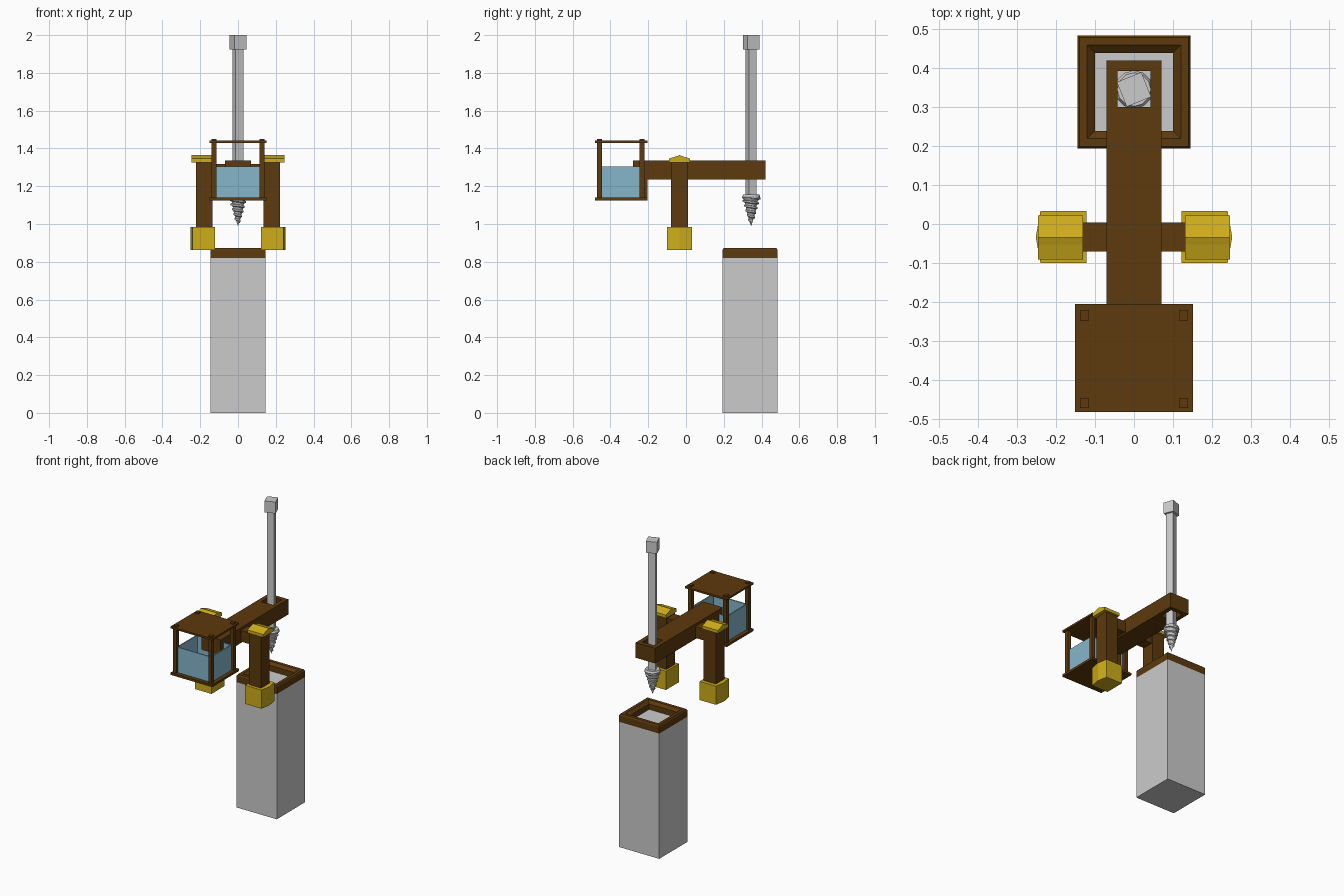
import bpy, bmesh, math
from mathutils import Matrix

if "Cube" in bpy.data.objects:
    bpy.data.objects.remove(bpy.data.objects["Cube"])


def material(name, rgba):
    m = bpy.data.materials.new(name)
    m.diffuse_color = rgba
    m.use_nodes = True
    m.node_tree.nodes["Principled BSDF"].inputs["Base Color"].default_value = m.diffuse_color
    return m


WOOD = material("wood", (0.11, 0.042, 0.004, 1))
GOLD = material("gold", (0.62, 0.42, 0.01, 1))
GLASS = material("glass", (0.24, 0.47, 0.6, 1))
GREY = None


def finish(name, bm, mat):
    bmesh.ops.recalc_face_normals(bm, faces=bm.faces)
    me = bpy.data.meshes.new(name)
    bm.to_mesh(me)
    bm.free()
    ob = bpy.data.objects.new(name, me)
    bpy.context.collection.objects.link(ob)
    if mat:
        me.materials.append(mat)
    return ob


def box(name, x, y, z, mat=None, turn=0):
    """Box from (min, max) ranges, optionally turned about its vertical axis."""
    bm = bmesh.new()
    bmesh.ops.create_cube(bm, size=1)
    size = [b - a for a, b in (x, y, z)]
    mid = [(a + b) / 2 for a, b in (x, y, z)]
    bmesh.ops.transform(bm, verts=bm.verts, matrix=Matrix.Translation(mid)
                        @ Matrix.Rotation(turn, 4, 'Z') @ Matrix.Diagonal((*size, 1)))
    return finish(name, bm, mat)


def prism(name, points, offset, mat):
    bm = bmesh.new()
    f = bm.faces.new([bm.verts.new(p) for p in points])
    r = bmesh.ops.extrude_face_region(bm, geom=[f])
    verts = [v for v in r["geom"] if isinstance(v, bmesh.types.BMVert)]
    bmesh.ops.translate(bm, verts=verts, vec=offset)
    if not f.is_valid or len(bm.faces) < len(points) + 2:
        bm.faces.new([v for v in bm.verts if v not in verts])
    return finish(name, bm, mat)


def skin(bm, rows, wrap_rows=False):
    """Quads between successive closed rows of vertices."""
    n = len(rows[0])
    for a, b in zip(rows, rows[1:] + (rows[:1] if wrap_rows else [])):
        for i in range(n):
            j = (i + 1) % n
            bm.faces.new((a[i], a[j], b[j], b[i]))


def mirror(ob):
    ob.modifiers.new("mirror", 'MIRROR').use_axis = (True, False, False)


# Stone shaft with a wooden rim around its mouth
WY = 0.339
box("stone_column", (-.145, .145), (WY - .145, WY + .145), (0, .82), GREY)
bm = bmesh.new()
rim = [(.145, .82), (.145, .864), (.14, .872), (.12, .872), (.1, .855), (.1, .82)]
skin(bm, [[bm.verts.new((sx * r, WY + sy * r, z))
           for sx, sy in ((-1, -1), (1, -1), (1, 1), (-1, 1))] for r, z in rim], True)
finish("column_rim", bm, WOOD)

# Long beam with a square hole for the drill
beam = box("main_beam", (-.07, .07), (-.28, .42), (1.235, 1.335), WOOD)
cutter = box("beam_hole_cutter", (-.042, .042), (.3, .392), (1.1, 1.5))
cutter.hide_render = True
cutter.hide_viewport = False
cutter.display_type = 'WIRE'
cut = beam.modifiers.new("hole", 'BOOLEAN')
cut.operation = 'DIFFERENCE'
cut.solver = 'EXACT'
cut.object = cutter
bpy.context.view_layer.objects.active = beam
bpy.ops.object.modifier_apply(modifier="hole")
bpy.data.objects.remove(cutter)

# Cross bar, legs, feet and roof-shaped caps
box("cross_bar", (-.14, .14), (-.07, .004), (1.245, 1.318), WOOD)
mirror(box("leg", (.135, .223), (-.08, .01), (.98, 1.33), WOOD))
mirror(prism("foot", [(.122, -.1, .862), (.24, -.1, .862), (.252, -.034, .862),
                      (.24, .033, .862), (.122, .033, .862)], (0, 0, .122), GOLD))
mirror(prism("leg_cap", [(.131, -.091, 1.326), (.131, .022, 1.326), (.131, .022, 1.346),
                         (.131, -.016, 1.358), (.131, -.034, 1.365), (.131, -.052, 1.358),
                         (.131, -.091, 1.346)], (.115, 0, 0), GOLD))

# Cabin: floor, roof, four posts, glass walls open at the top
box("cabin_floor", (-.151, .151), (-.482, -.205), (1.125, 1.14), WOOD)
box("cabin_roof", (-.151, .151), (-.482, -.205), (1.43, 1.442), WOOD)
for label, y in (("front", -.459), ("rear", -.234)):
    mirror(box(f"{label}_post", (.115, .139), (y - .013, y + .013), (1.13, 1.45), WOOD))
box("cabin_support", (-.07, .07), (-.24, -.205), (1.13, 1.24), WOOD)
GZ = (1.14, 1.305)
box("front_glass", (-.12, .12), (-.457, -.449), GZ, GLASS)
box("rear_glass", (-.12, .12), (-.25, -.242), GZ, GLASS)
mirror(box("side_glass", (.118, .126), (-.448, -.246), GZ, GLASS))

# Drill rod and its square head
DY, TURN = .345, math.radians(22)
box("drill_rod", (-.0225, .0225), (DY - .0225, DY + .0225), (1.13, 1.93), GREY, TURN)
box("drill_head", (-.034, .034), (DY - .034, DY + .034), (1.925, 2), GREY, TURN)

# Drill bit: turned cone
bm = bmesh.new()
N = 12
ring = [(math.cos(2 * math.pi * i / N), math.sin(2 * math.pi * i / N)) for i in range(N)]
rows = [[bm.verts.new((r * c, DY + r * s, z)) for c, s in ring]
        for r, z in ((.043, 1.155), (.049, 1.142), (.034, 1.12), (.022, 1.06), (.001, .99))]
skin(bm, rows)
bm.faces.new(rows[0])
bm.faces.new(rows[-1])
finish("drill_bit", bm, GREY)

# Spiral thread tapering down the bit
bm = bmesh.new()
TURNS, rows = 5, []
for i in range(TURNS * N + 1):
    t = i / (TURNS * N)
    a, z, r = t * TURNS * 2 * math.pi, 1.14 - .125 * t, .05 - .036 * t
    c, s = math.cos(a), math.sin(a)
    rows.append([bm.verts.new((q * c, DY + q * s, z + h))
                 for q, h in ((r * .5, .011), (r, .005), (r, -.003), (r * .5, -.011))])
skin(bm, rows)
bm.faces.new(rows[0])
bm.faces.new(rows[-1])
finish("drill_thread", bm, GREY)
